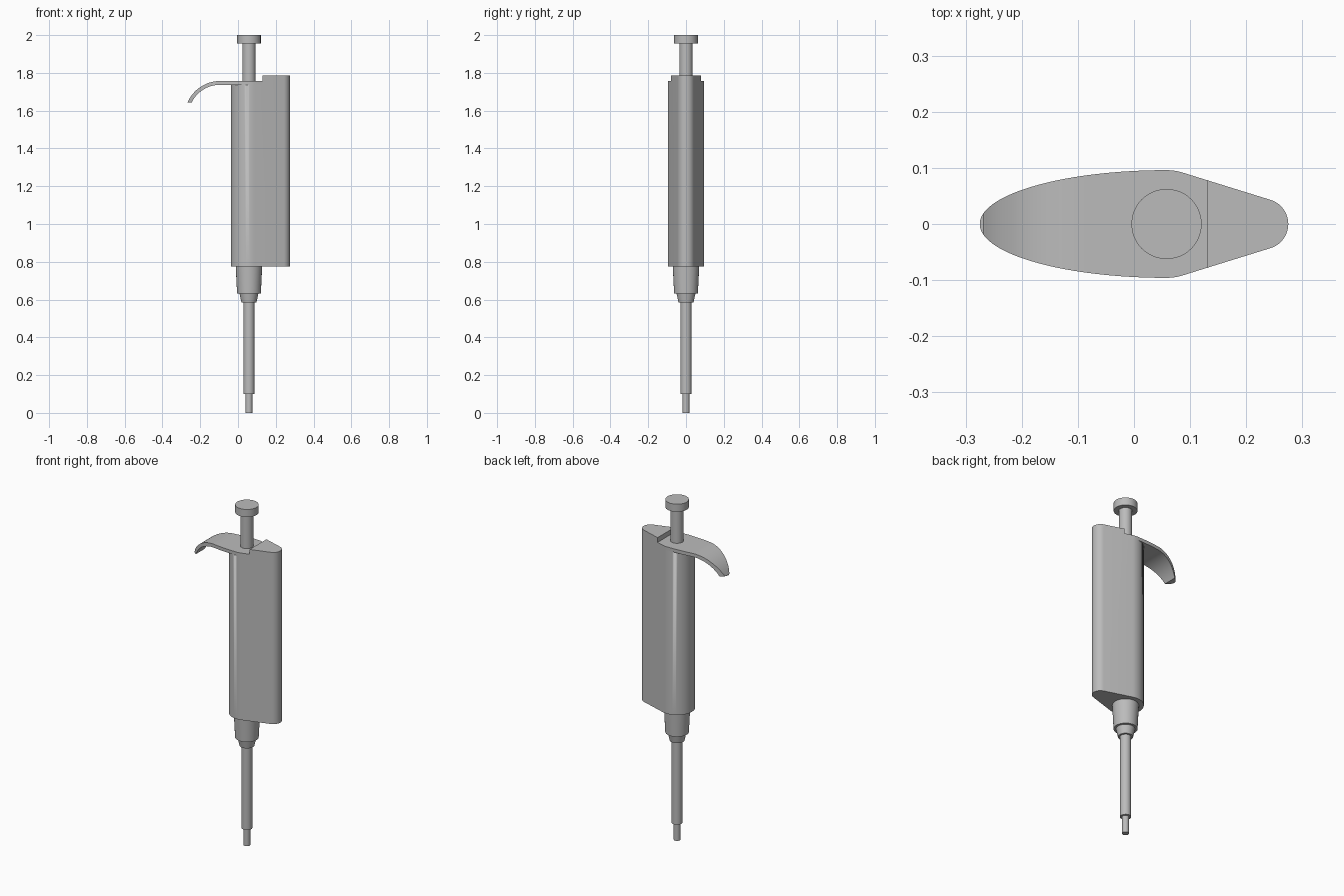
import bpy, bmesh, math

cube = bpy.data.objects.get("Cube")
if cube:
    bpy.data.objects.remove(cube, do_unlink=True)

AXIS = 0.058                      # x of the plunger and shaft axis
BIG_R, SMALL_R = 0.096, 0.045     # body outline: wide and narrow ends
SMALL_X = 0.275 - SMALL_R
TIP_X = -0.275
SLOPE = math.asin((BIG_R - SMALL_R) / (SMALL_X - AXIS))
BODY_LOW, LEDGE, DECK, BODY_TOP = 0.776, 1.737, 1.757, 1.785
STEP_X = 0.13

grey = bpy.data.materials.new("plain grey")
grey.use_nodes = True
COLOUR = (0.5, 0.5, 0.5, 1)
grey.diffuse_color = COLOUR
grey.node_tree.nodes["Principled BSDF"].inputs["Base Color"].default_value = COLOUR


def finish(name, bm):
    """Turn a bmesh into a grey object, smooth except at sharp edges."""
    bmesh.ops.recalc_face_normals(bm, faces=bm.faces[:])
    mesh = bpy.data.meshes.new(name)
    bm.to_mesh(mesh)
    bm.free()
    mesh.materials.append(grey)
    obj = bpy.data.objects.new(name, mesh)
    bpy.context.collection.objects.link(obj)
    bpy.ops.object.select_all(action='DESELECT')
    obj.select_set(True)
    bpy.context.view_layer.objects.active = obj
    bpy.ops.object.shade_smooth_by_angle(angle=math.radians(30))
    return obj


def cone(name, low, high, r_low, r_high, sides=48):
    """Round part on the main axis between two heights."""
    bm = bmesh.new()
    bmesh.ops.create_cone(bm, cap_ends=True, segments=sides, radius1=r_low,
                          radius2=r_high, depth=high - low)
    bmesh.ops.translate(bm, verts=bm.verts[:], vec=(AXIS, 0, (low + high) / 2))
    return finish(name, bm)


def arc(cx, r, start, end, steps):
    angles = [start + (end - start) * i / steps for i in range(steps + 1)]
    return [(cx + r * math.cos(a), r * math.sin(a)) for a in angles]


# Body: teardrop outline extruded upwards
turn = math.pi / 2 - SLOPE
outline = arc(SMALL_X, SMALL_R, -turn, turn, 20)
outline += arc(AXIS, BIG_R, turn, 2 * math.pi - turn, 40)
bm = bmesh.new()
base = bm.faces.new([bm.verts.new((x, y, BODY_LOW)) for x, y in outline])
top = bmesh.ops.extrude_face_region(bm, geom=[base])["geom"]
bmesh.ops.translate(bm, verts=[g for g in top if isinstance(g, bmesh.types.BMVert)],
                    vec=(0, 0, BODY_TOP - BODY_LOW))
body = finish("body", bm)

# Notch in the body top that leaves the raised block at the narrow end
bm = bmesh.new()
bmesh.ops.create_cube(bm, size=1)
bmesh.ops.translate(bm, verts=bm.verts[:], vec=(STEP_X - 0.5, 0, LEDGE + 0.5))
cutter = finish("notch_cutter", bm)
cutter.hide_render = True
notch = body.modifiers.new("notch", 'BOOLEAN')
notch.operation = 'DIFFERENCE'
notch.solver = 'EXACT'
notch.object = cutter
bpy.context.view_layer.objects.active = body
bpy.ops.object.modifier_apply(modifier="notch")
bpy.data.objects.remove(cutter, do_unlink=True)


# Finger hook: a plate with an elliptical plan, curling down at its free end
def half_width(x):
    if x < AXIS:
        return BIG_R * math.sqrt(max(0, 1 - ((AXIS - x) / (AXIS - TIP_X)) ** 2))
    if x < AXIS + BIG_R * math.sin(SLOPE):
        return math.sqrt(BIG_R ** 2 - (x - AXIS) ** 2)
    return (BIG_R - (x - AXIS) * math.sin(SLOPE)) / math.cos(SLOPE)


BEND_X, BEND_R, HOOK_END = -0.095, 0.187, 1.642


def curl(x, radius):
    """Height of the bend at x, level beyond the bend."""
    drop = min(radius, max(0, BEND_X - x))
    z = DECK - BEND_R + math.sqrt(radius ** 2 - drop ** 2)
    return max(HOOK_END, z)


stations = [AXIS - (AXIS - TIP_X) * math.cos(math.pi / 2 * i / 48) for i in range(1, 49)]
stations += [AXIS + (STEP_X - AXIS) * i / 10 for i in range(1, 11)]
bm = bmesh.new()
rings = []
for x in stations:
    w = half_width(x)
    hi, lo = curl(x, BEND_R), curl(x, BEND_R - DECK + LEDGE)
    rings.append([bm.verts.new(p) for p in
                  ((x, -w, lo), (x, w, lo), (x, w, hi), (x, -w, hi))])
for a, b in zip(rings, rings[1:]):
    for i in range(4):
        j = (i + 1) % 4
        bm.faces.new((a[i], a[j], b[j], b[i]))
bm.faces.new(rings[0])
bm.faces.new(rings[-1])
finish("finger_hook", bm)

# Plunger above the body
cone("plunger_rod", LEDGE, 1.96, 0.035, 0.035)
cone("plunger_button", 1.955, 2.0, 0.0625, 0.0625)

# Nose, shaft and tip below the body
cone("nose_collar", 0.633, BODY_LOW, 0.063, 0.07)
cone("nose_ring", 0.585, 0.633, 0.04, 0.05)
cone("shaft", 0.1, 0.585, 0.029, 0.029)
cone("tip", 0, 0.1, 0.018, 0.018)
